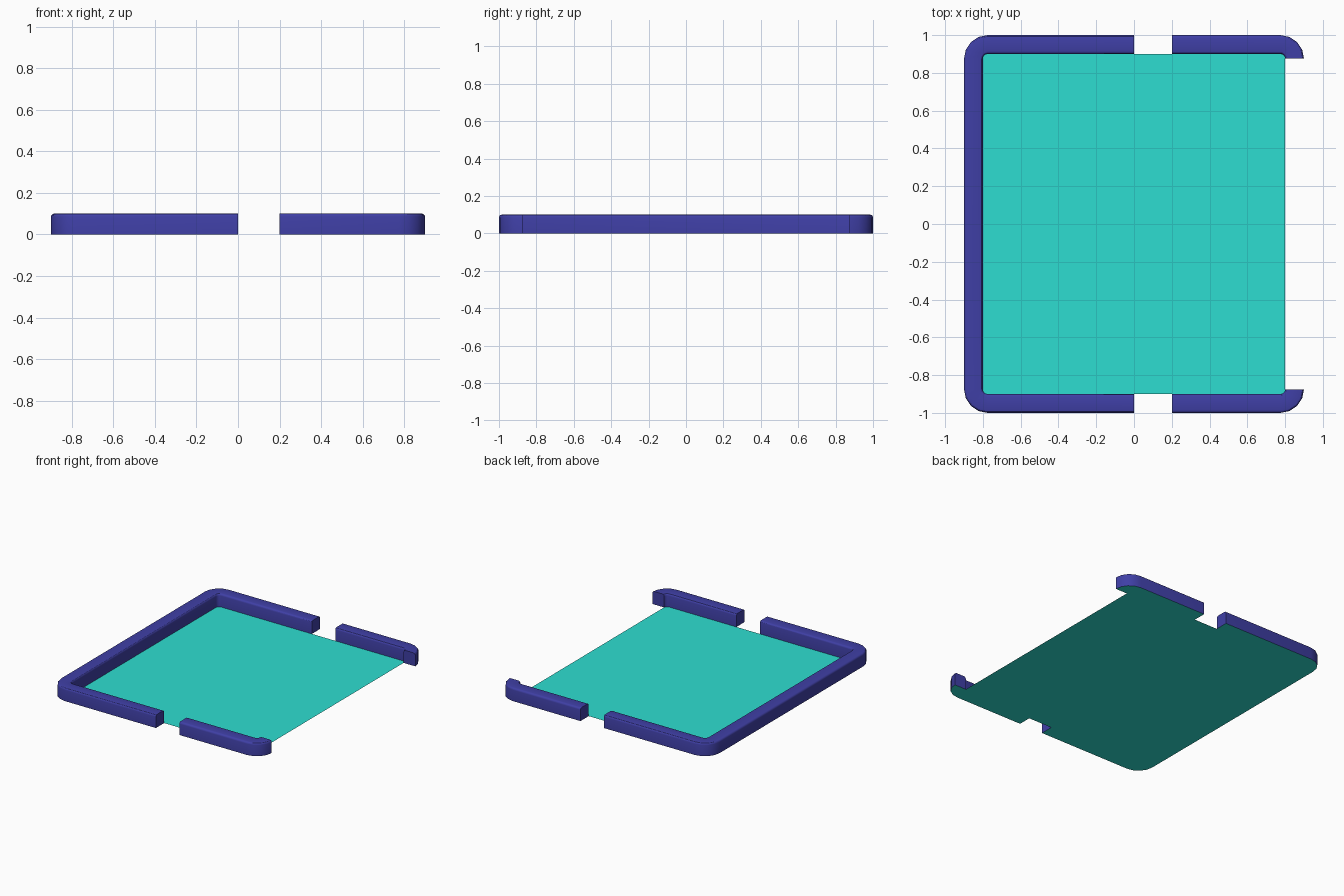
import bpy, bmesh, math

if "Cube" in bpy.data.objects:
    bpy.data.objects.remove(bpy.data.objects["Cube"])

R, W, H, B = 0.025, 0.1, 0.1, 0.015   # inner corner radius, wall width, height, top rounding
CX, CY = 0.775, 0.875                 # shared corner centre
SEG = 4


def material(name, color):
    m = bpy.data.materials.new(name)
    m.diffuse_color = (*color, 1)
    m.use_nodes = True
    m.node_tree.nodes["Principled BSDF"].inputs["Base Color"].default_value = m.diffuse_color
    return m


BLUE = material("blue", (0.05, 0.05, 0.38))
TEAL = material("teal", (0.027, 0.73, 0.64))


def corner(sx, sy, start):
    """Stations (centre x, centre y, angle) round one corner."""
    return [(sx * CX, sy * CY, math.radians(start + 90 * i / SEG)) for i in range(SEG + 1)]


def at(station, d):
    x, y, a = station
    return x + math.cos(a) * (R + d), y + math.sin(a) * (R + d)


def finish(name, bm, mats):
    bmesh.ops.recalc_face_normals(bm, faces=bm.faces)
    me = bpy.data.meshes.new(name)
    bm.to_mesh(me)
    bm.free()
    for m in mats:
        me.materials.append(m)
    ob = bpy.data.objects.new(name, me)
    bpy.context.collection.objects.link(ob)
    bpy.ops.object.select_all(action='DESELECT')
    ob.select_set(True)
    bpy.context.view_layer.objects.active = ob
    bpy.ops.object.shade_smooth_by_angle(angle=math.radians(30))
    return ob


# Wall cross-section: (offset from the inner face, height), rounded on top
arc = [math.radians(a) for a in (0, 30, 60, 90)]
inner = [(B - B * math.cos(a), H - B + B * math.sin(a)) for a in arc]
PROFILE = [(0, 0)] + inner + [(W - d, z) for d, z in reversed(inner)] + [(W, 0)]


def wall(name, stations):
    bm = bmesh.new()
    rings = [[bm.verts.new((*at(s, d), z)) for d, z in PROFILE] for s in stations]
    n = len(PROFILE)
    for a, b in zip(rings, rings[1:]):
        for i in range(n):
            j = (i + 1) % n
            f = bm.faces.new((a[i], a[j], b[j], b[i]))
            f.material_index = 1 if i == n - 1 else 0   # teal underside
    bm.faces.new(rings[0])
    bm.faces.new(rings[-1])
    return finish(name, bm, (BLUE, TEAL))


up, down = math.radians(90), math.radians(270)

# Long C-shaped wall on the left
wall("left_wall", [(0, CY, up)] + corner(-1, 1, 90) + corner(-1, -1, 180) + [(0, -CY, down)])

# Two short hooked walls on the right
wall("back_right_wall", [(0.2, CY, up)] + corner(1, 1, 0)[::-1])
wall("front_right_wall", [(0.2, -CY, down)] + corner(1, -1, 270))

# Thin floor sheet inside the walls
bm = bmesh.new()
loop = corner(1, 1, 0) + corner(-1, 1, 90) + corner(-1, -1, 180) + corner(1, -1, 270)
face = bm.faces.new([bm.verts.new((*at(s, 0), 0)) for s in loop])
finish("floor", bm, (TEAL,))
